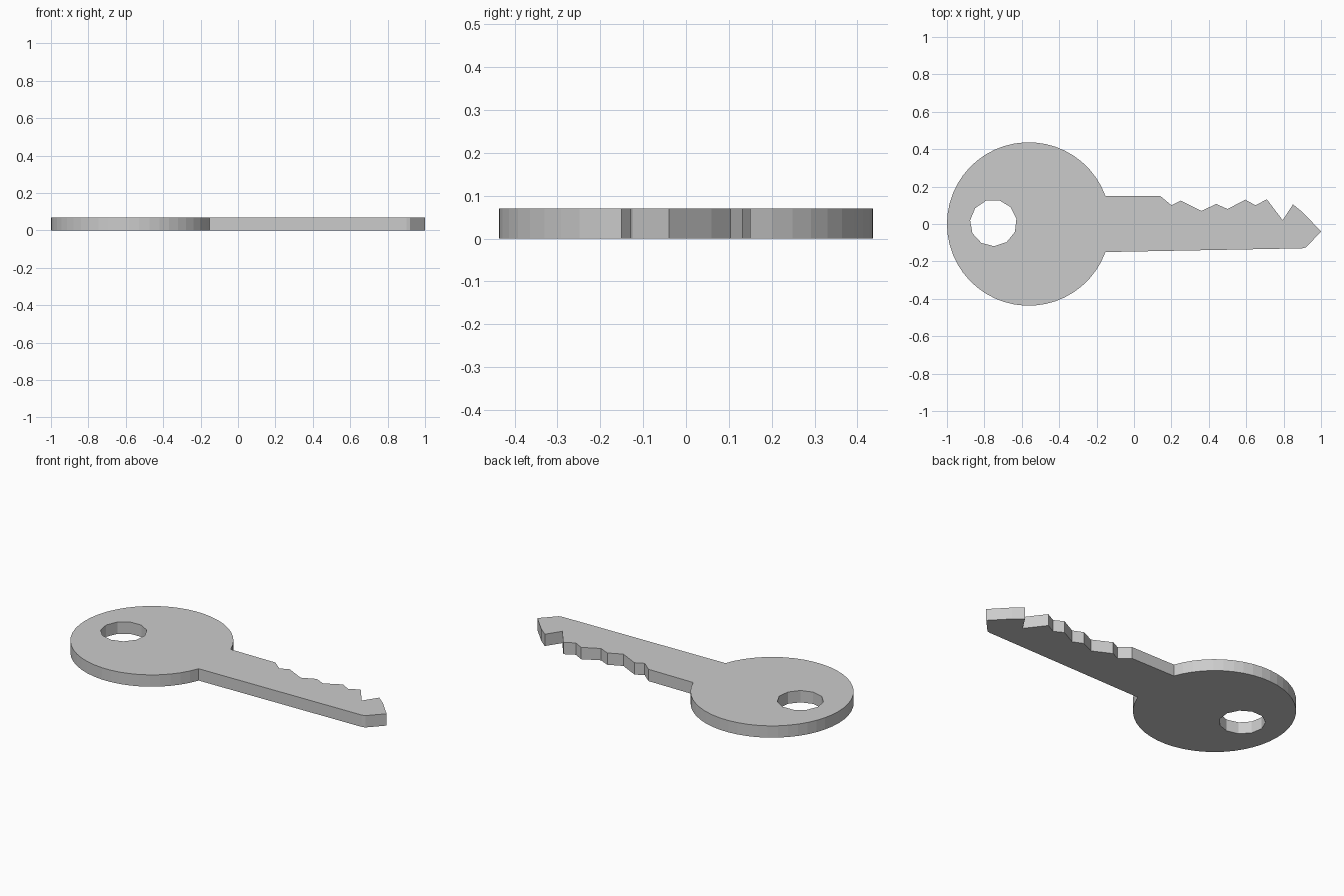
import bpy, bmesh
from math import sin, cos, asin, pi, radians

if "Cube" in bpy.data.objects:
    bpy.data.objects.remove(bpy.data.objects["Cube"])

THICK = 0.07
BOW_X, BOW_R = -0.563, 0.437      # round head
HOLE_X, HOLE_Y, HOLE_R = -0.752, 0.006, 0.125


def arc(cx, cy, r, start, end, n):
    return [(cx + r * cos(start + (end - start) * i / n),
             cy + r * sin(start + (end - start) * i / n)) for i in range(n + 1)]


# Round head, from the upper blade shoulder around to the lower one
a = asin(0.15 / BOW_R)
bow = arc(BOW_X, 0, BOW_R, a, 2 * pi - a, 44)

# Blade: flat lower edge, tip, then the cut teeth back to the shoulder
blade = [(0.90, -0.13), (0.92, -0.125), (1.0, -0.04), (0.905, 0.06), (0.85, 0.105),
         (0.795, 0.02), (0.71, 0.132), (0.65, 0.10), (0.595, 0.13),
         (0.50, 0.08), (0.44, 0.107), (0.36, 0.07), (0.25, 0.125),
         (0.20, 0.10), (0.14, 0.15)]

# Eleven-sided ring hole
hole = arc(HOLE_X, HOLE_Y, HOLE_R, radians(10), radians(10) + 2 * pi, 11)[:-1]

# Fill the outline around the hole, then extrude to thickness
bm = bmesh.new()
edges = []
for loop in (bow + blade, hole):
    vs = [bm.verts.new((x, y, 0)) for x, y in loop]
    edges += [bm.edges.new((v, vs[(i + 1) % len(vs)])) for i, v in enumerate(vs)]
bmesh.ops.triangle_fill(bm, edges=edges, use_beauty=True, normal=(0, 0, 1))
ext = bmesh.ops.extrude_face_region(bm, geom=bm.faces[:], use_keep_orig=True)
top = [g for g in ext["geom"] if isinstance(g, bmesh.types.BMVert)]
bmesh.ops.translate(bm, verts=top, vec=(0, 0, THICK))
bmesh.ops.recalc_face_normals(bm, faces=bm.faces[:])

mesh = bpy.data.meshes.new("key")
bm.to_mesh(mesh)
bm.free()
bpy.context.collection.objects.link(bpy.data.objects.new("key", mesh))
